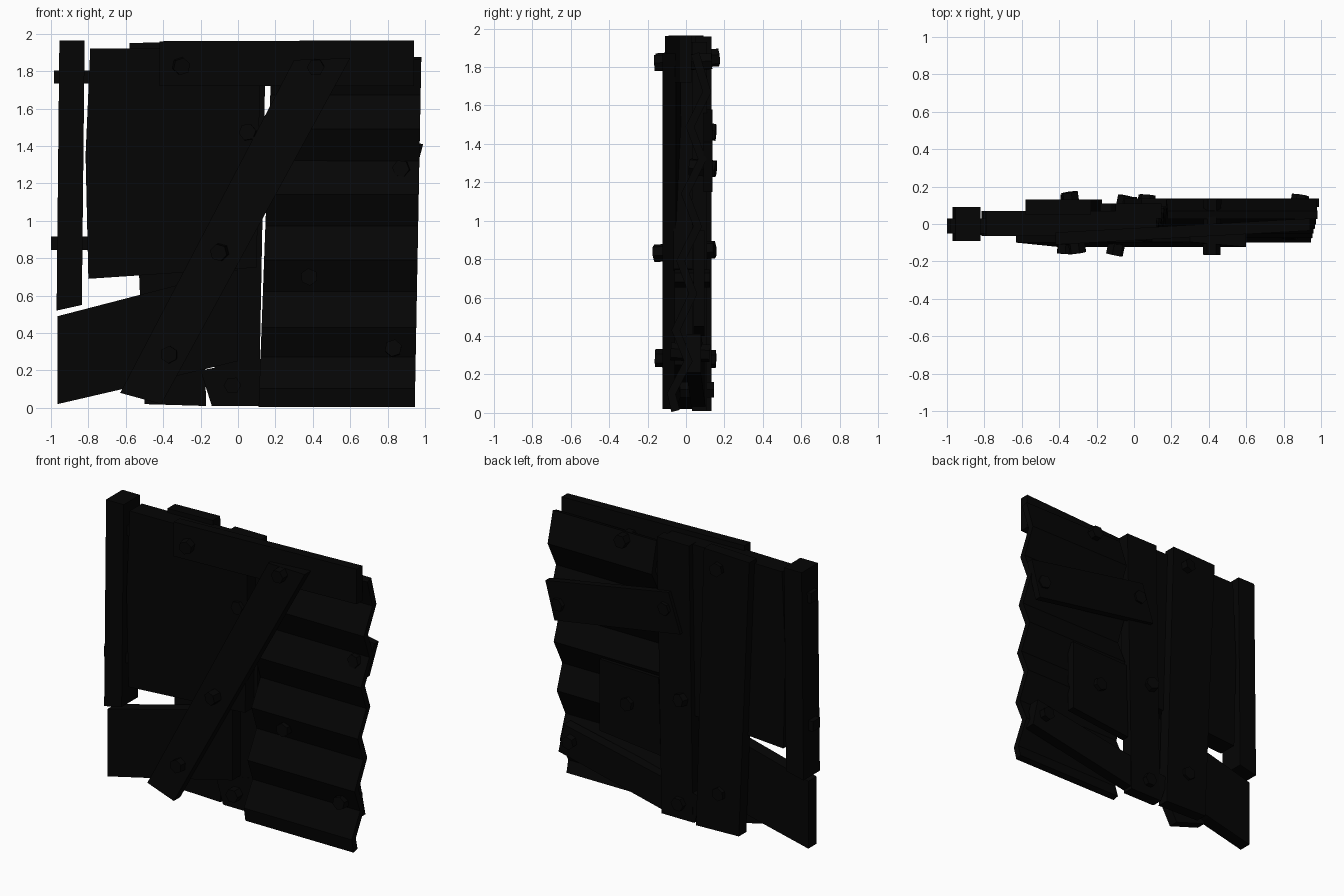
import bpy, bmesh
from mathutils import Matrix, Vector

cube = bpy.data.objects.get("Cube")
if cube:
    bpy.data.objects.remove(cube, do_unlink=True)

black = bpy.data.materials.new("soot black")
black.use_nodes = True
COLOUR = (0.0015, 0.0015, 0.0015, 1)
black.diffuse_color = COLOUR
black.node_tree.nodes["Principled BSDF"].inputs["Base Color"].default_value = COLOUR


def finish(name, bm):
    bmesh.ops.recalc_face_normals(bm, faces=bm.faces)
    mesh = bpy.data.meshes.new(name)
    bm.to_mesh(mesh)
    bm.free()
    mesh.materials.append(black)
    obj = bpy.data.objects.new(name, mesh)
    bpy.context.collection.objects.link(obj)
    return obj


def board(name, outline, front, back, yaw=0, lean=0):
    """Extrude an x-z outline front to back; yaw and lean slope the depth along x and z."""
    bm = bmesh.new()
    face = bm.faces.new([bm.verts.new((x, front + yaw * x + lean * z, z)) for x, z in outline])
    new = bmesh.ops.extrude_face_region(bm, geom=[face])["geom"]
    verts = [v for v in new if isinstance(v, bmesh.types.BMVert)]
    bmesh.ops.translate(bm, verts=verts, vec=(0, back - front, 0))
    return finish(name, bm)


def bolt(name, start, end, radius, turn):
    """Six-sided bolt running from a front point to a back point."""
    start, end = Vector(start), Vector(end)
    axis = end - start
    bm = bmesh.new()
    bmesh.ops.create_cone(bm, cap_ends=True, segments=6, radius1=radius,
                          radius2=radius, depth=axis.length)
    aim = axis.to_track_quat('Z', 'Y').to_matrix().to_4x4()
    place = Matrix.Translation((start + end) / 2) @ aim @ Matrix.Rotation(turn, 4, 'Z')
    bmesh.ops.transform(bm, verts=bm.verts, matrix=place)
    return finish(name, bm)


# Leaning corrugated sheet with horizontal folds; the first fold is a short lip
bm = bmesh.new()
folds = [0.01, 0.1, 0.27, 0.43, 0.62, 0.79, 0.97, 1.14, 1.32, 1.49, 1.67, 1.87]
rows = []
for i, z in enumerate(folds):
    t = z / folds[-1]
    swing = -0.01 if i == 0 else (-0.038 if i % 2 else 0.038)
    y = -0.045 + 0.13 * t + swing
    rows.append([bm.verts.new((0.11 + 0.07 * t, y, z)),
                 bm.verts.new((0.945 + 0.035 * t, y, z))])
for low, high in zip(rows, rows[1:]):
    bm.faces.new((low[0], low[1], high[1], high[0]))
sheet = finish("corrugated_sheet", bm)
solid = sheet.modifiers.new("thickness", 'SOLIDIFY')
solid.thickness = 0.045
solid.offset = 0

# Upright post and its two pegs
board("side_post", [(-0.97, 0.52), (-0.835, 0.55), (-0.82, 1.965), (-0.955, 1.965)], -0.09, 0.09)
for name, x, z in (("upper_peg", -0.985, 1.77), ("lower_peg", -1.0, 0.88)):
    board(name, [(x, z - 0.035), (-0.75, z - 0.035), (-0.75, z + 0.035), (x, z + 0.035)], -0.05, 0.03)

# Left wall boards
board("upper_left_panel", [(-0.8, 0.69), (0.1, 0.75), (0.12, 1.93), (-0.79, 1.92), (-0.815, 1.35)], -0.065, 0.07)
board("lower_left_board", [(-0.965, 0.02), (-0.62, 0.1), (0, 0.25), (0, 0.74), (-0.965, 0.49)], -0.06, 0.03)

# Upright boards on the back
board("back_upright_wide", [(-0.5, 0.02), (-0.17, 0.01), (-0.23, 1.96), (-0.58, 1.95)], 0.05, 0.132)
board("back_upright_narrow", [(-0.13, 0.01), (0.112, 0.01), (0.148, 1.93), (-0.1, 1.93)], 0.03, 0.11)

# Front braces
board("front_top_board", [(-0.42, 1.72), (0.94, 1.72), (0.94, 1.965), (-0.42, 1.96)], -0.087, -0.022, yaw=0.055)
board("front_diagonal_brace", [(-0.63, 0.08), (-0.41, 0.02), (0.6, 1.87), (0.3, 1.86)], -0.16, -0.09, yaw=-0.09, lean=0.049)

# Patches on the back of the sheet
board("back_upper_patch", [(0.92, 1.15), (0.99, 1.41), (0.04, 1.58), (-0.05, 1.31)], 0.09, 0.137)
board("back_middle_patch", [(0.13, 0.4), (0.6, 0.45), (0.6, 0.95), (0.145, 0.94)], 0.04, 0.095)
board("back_lower_brace", [(-0.14, 0.01), (0.1, 0.03), (0.93, 0.21), (0.89, 0.41), (-0.2, 0.2)], 0.03, 0.105, yaw=-0.03)

# Bolts: front point, back point
bolts = [((-0.3, -0.155, 1.825), (-0.345, 0.17, 1.85)),
         ((0.415, -0.165, 1.82), (0.42, 0.135, 1.83)),
         ((-0.105, -0.165, 0.83), (-0.04, 0.15, 0.85)),
         ((-0.37, -0.16, 0.285), (-0.35, 0.155, 0.28)),
         ((0.05, -0.09, 1.475), (0.07, 0.155, 1.46)),
         ((0.87, 0.02, 1.28), (0.89, 0.155, 1.27)),
         ((0.38, -0.06, 0.7), (0.38, 0.125, 0.7)),
         ((0.83, -0.08, 0.32), (0.83, 0.125, 0.31)),
         ((-0.03, -0.03, 0.12), (-0.03, 0.145, 0.12))]
for i, (start, end) in enumerate(bolts):
    bolt(f"bolt_{i + 1}", start, end, 0.047, 0.2 + 0.3 * i)
